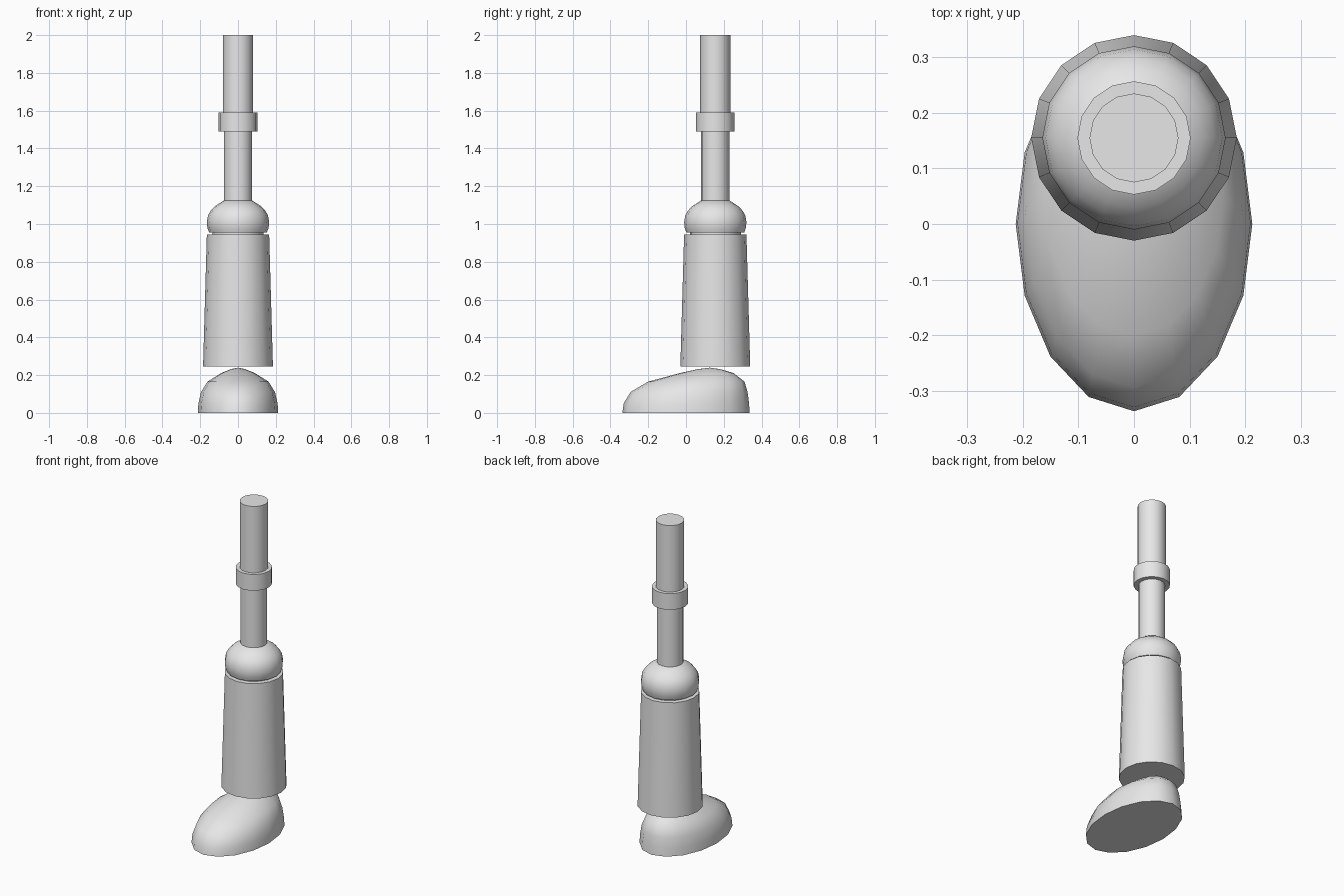
import bpy, bmesh, math

cube = bpy.data.objects.get("Cube")
if cube:
    bpy.data.objects.remove(cube, do_unlink=True)

SIDES = 16
AXIS_Y = 0.155

grey = bpy.data.materials.new("light grey")
grey.use_nodes = True
colour = (0.8, 0.8, 0.8, 1)
grey.diffuse_color = colour
grey.node_tree.nodes["Principled BSDF"].inputs["Base Color"].default_value = colour


def loft(name, rings, angle=40):
    """Skin horizontal ellipses (z, x radius, y radius, y centre), capped at both ends."""
    bm = bmesh.new()
    loops = []
    for z, rx, ry, cy in rings:
        loops.append([bm.verts.new((rx * math.cos(a), cy + ry * math.sin(a), z))
                      for a in (2 * math.pi * i / SIDES for i in range(SIDES))])
    for low, high in zip(loops, loops[1:]):
        for i in range(SIDES):
            j = (i + 1) % SIDES
            bm.faces.new((low[i], low[j], high[j], high[i]))
    bm.faces.new(loops[0][::-1])
    bm.faces.new(loops[-1])
    mesh = bpy.data.meshes.new(name)
    bm.to_mesh(mesh)
    bm.free()
    mesh.materials.append(grey)
    obj = bpy.data.objects.new(name, mesh)
    bpy.context.collection.objects.link(obj)
    bpy.ops.object.select_all(action='DESELECT')
    obj.select_set(True)
    bpy.context.view_layer.objects.active = obj
    bpy.ops.object.shade_smooth_by_angle(angle=math.radians(angle))
    return obj


def lathe(name, profile):
    """Round part on the leg axis from (radius, z) points."""
    return loft(name, [(z, r, r, AXIS_Y) for r, z in profile])


# Foot: flat sole, rings shrinking and drifting back towards the ankle
foot = [(0, 1, 0), (0.05, 0.985, 0.002), (0.11, 0.92, 0.016), (0.165, 0.76, 0.054),
        (0.211, 0.42, 0.11), (0.232, 0.17, 0.123), (0.239, 0.01, 0.125)]
loft("foot", [(z, 0.213 * s, 0.337 * s, c) for z, s, c in foot], 60)

# Lower leg and knee
lathe("shin", [(0.185, 0.245), (0.165, 0.945)])
lathe("knee_neck", [(0.135, 0.93), (0.135, 0.96)])
lathe("knee", [(0.153, 0.955), (0.162, 0.98), (0.165, 1.01), (0.159, 1.045),
               (0.145, 1.07), (0.125, 1.092), (0.075, 1.125)])

# Thigh rods with a collar over the joint
lathe("lower_rod", [(0.075, 1.1), (0.075, 1.52)])
lathe("collar", [(0.102, 1.49), (0.102, 1.59)])
lathe("upper_rod", [(0.08, 1.55), (0.08, 2.0)])
